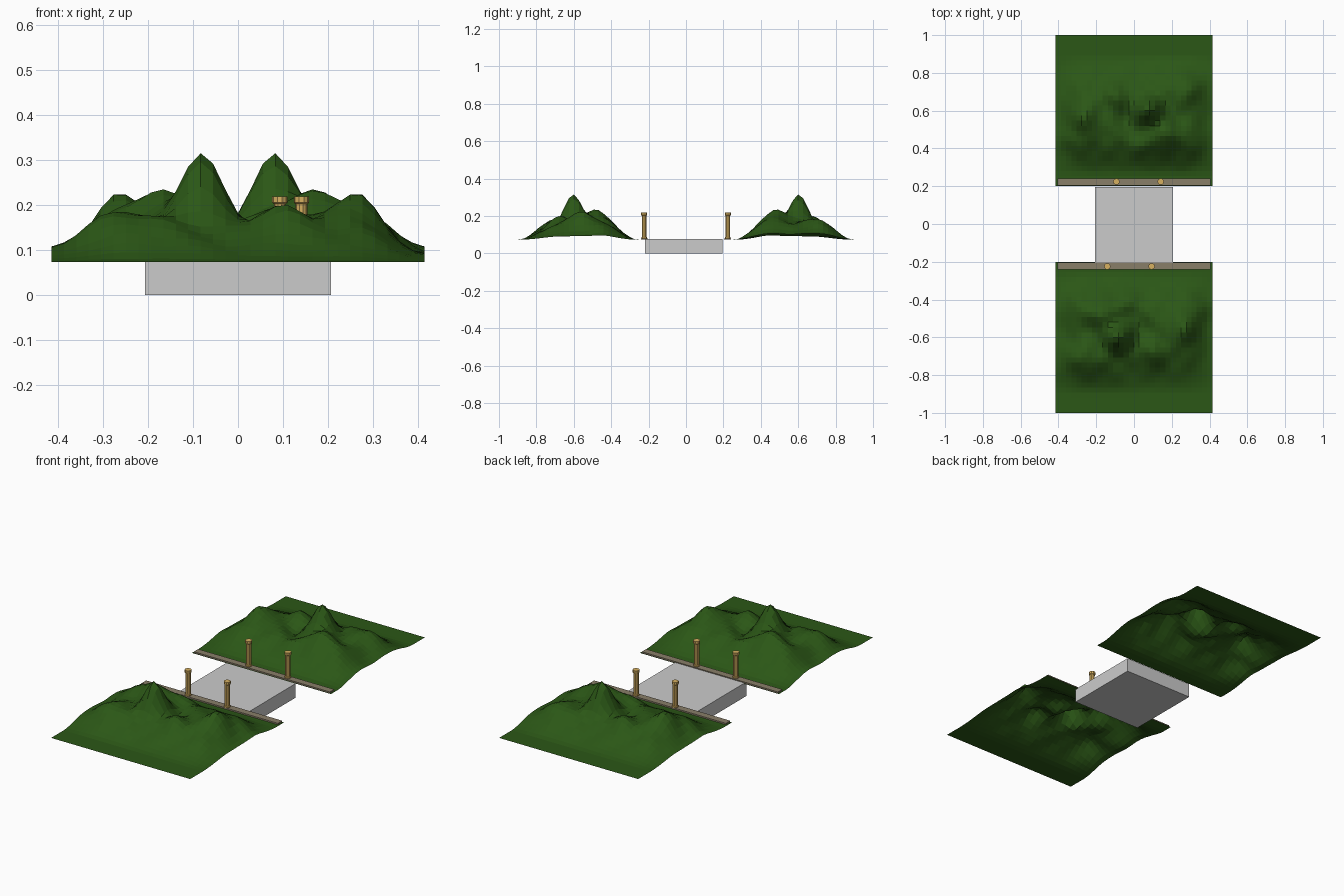
import bpy, bmesh
from math import exp, pi, cos, sin

if "Cube" in bpy.data.objects:
    bpy.data.objects.remove(bpy.data.objects["Cube"])


def material(name, rgb):
    m = bpy.data.materials.new(name)
    m.diffuse_color = (*rgb, 1)
    m.use_nodes = True
    m.node_tree.nodes["Principled BSDF"].inputs["Base Color"].default_value = m.diffuse_color
    return m


GRASS = material("grass", (0.024, 0.095, 0.008))
STONE = material("stone", (0.25, 0.21, 0.14))
WOOD = material("wood", (0.68, 0.44, 0.12))

BASE = 0.073
HALF = 0.415
N = 30


def add_object(name, bm, mat=None):
    bmesh.ops.recalc_face_normals(bm, faces=bm.faces)
    me = bpy.data.meshes.new(name)
    bm.to_mesh(me)
    bm.free()
    if mat:
        me.materials.append(mat)
    ob = bpy.data.objects.new(name, me)
    bpy.context.collection.objects.link(ob)
    return ob


def box(name, lo, hi, mat=None):
    bm = bmesh.new()
    bmesh.ops.create_cube(bm, size=1)
    for v in bm.verts:
        for i in range(3):
            v.co[i] = (lo[i] + hi[i]) / 2 + v.co[i] * (hi[i] - lo[i])
    return add_object(name, bm, mat)


def step(a, b, t):
    t = min(1, max(0, (t - a) / (b - a)))
    return t * t * (3 - 2 * t)


# hills: x, y, height, radius in x, radius in y
HILLS = [
    (0.08, 0.60, 0.155, 0.046, 0.046),
    (0.17, 0.48, 0.080, 0.046, 0.045),
    (-0.26, 0.56, 0.068, 0.052, 0.055),
    (-0.10, 0.68, 0.046, 0.040, 0.050),
    (0.28, 0.70, 0.030, 0.070, 0.050),
    (0.30, 0.46, 0.030, 0.050, 0.050),
    (0.06, 0.43, 0.025, 0.050, 0.040),
    (-0.34, 0.45, 0.022, 0.045, 0.040),
    (-0.11, 0.50, 0.020, 0.040, 0.040),
    (0.05, 0.74, -0.02, 0.050, 0.050),
    (-0.03, 0.55, -0.02, 0.040, 0.060),
]


def height(x, y):
    side = step(-0.1, 0.1, x)
    along = step(0.255, 0.46 - 0.03 * side, y) \
        * (1 - step(0.65 + 0.06 * side, 0.90, y))
    across = 1 - (0.78 - 0.13 * side) * step(0.25, HALF, abs(x))
    h = (0.086 + 0.007 * sin(41 * x + 1) * sin(37 * y)) * along * across
    for cx, cy, a, rx, ry in HILLS:
        h += a * exp(-((x - cx) / rx) ** 2 / 2 - ((y - cy) / ry) ** 2 / 2) \
            * step(0.25, 0.36, y) * (1 - step(0.8, 0.92, y))
    return max(h, 0)


def terrain(name, s):
    bm = bmesh.new()
    bmesh.ops.create_grid(bm, x_segments=N, y_segments=N, size=1)
    for v in bm.verts:
        x, y = v.co.x * HALF, 0.6 + v.co.y * 0.4
        v.co = (s * x, s * y, BASE + height(x, y))
    ob = add_object(name, bm, GRASS)
    if ob.data.polygons[0].normal.z < 0:
        ob.data.flip_normals()
    return ob


def post(name, x, y, sides=10):
    profile = [(0.016, 0.077), (0.016, 0.087), (0.0132, 0.089),
               (0.0132, 0.202), (0.017, 0.205), (0.017, 0.219)]
    bm = bmesh.new()
    rings = [[bm.verts.new((x + r * cos(2 * pi * i / sides),
                            y + r * sin(2 * pi * i / sides), z))
              for i in range(sides)] for r, z in profile]
    for a, b in zip(rings, rings[1:]):
        for i in range(sides):
            j = (i + 1) % sides
            bm.faces.new((a[i], a[j], b[j], b[i]))
    bm.faces.new(rings[0])
    bm.faces.new(rings[-1])
    return add_object(name, bm, WOOD)


# central grey block
box("central_block", (-0.207, -0.22, 0), (0.207, 0.195, 0.076))

# two identical sides, turned 180 degrees
for side, s in (("back", 1), ("front", -1)):
    terrain(side + "_hills", s)
    y0, y1 = sorted((s * 0.203, s * 0.24))
    box(side + "_kerb", (-0.406, y0, 0.0735), (0.406, y1, 0.081), STONE)
    for n, x in (("left", -0.093), ("right", 0.141)):
        post(f"{side}_{n}_post", s * x, s * 0.224)
